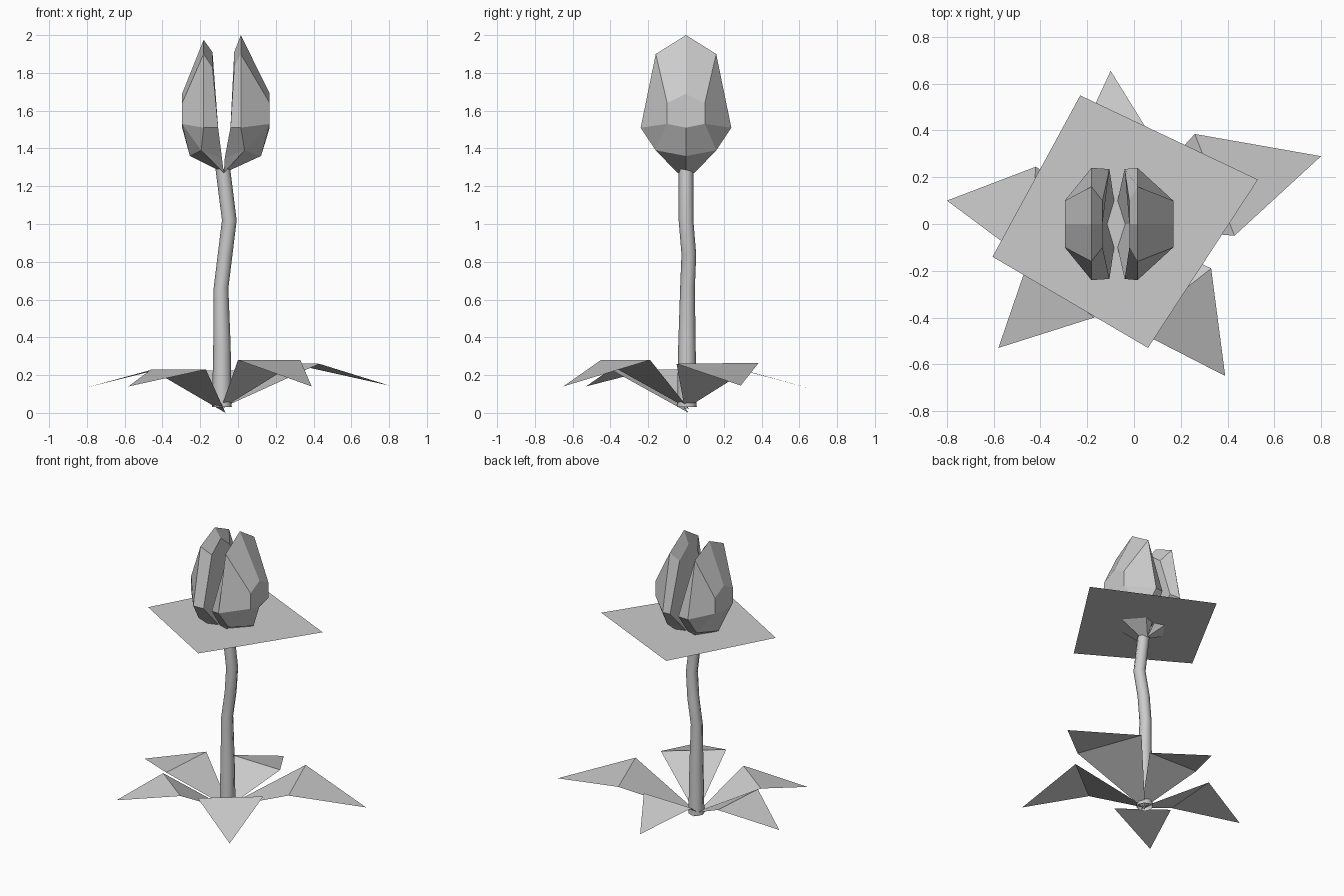
import bpy, bmesh, math

if "Cube" in bpy.data.objects:
    bpy.data.objects.remove(bpy.data.objects["Cube"])

grey = bpy.data.materials.new("plain_grey")
grey.diffuse_color = (0.6, 0.6, 0.6, 1)
grey.use_nodes = True
grey.node_tree.nodes["Principled BSDF"].inputs["Base Color"].default_value = grey.diffuse_color


def make(name, verts, faces, smooth=False, weld=False, solid=False):
    bm = bmesh.new()
    vs = [bm.verts.new(v) for v in verts]
    for f in faces:
        bm.faces.new([vs[i] for i in f])
    if weld:
        bmesh.ops.remove_doubles(bm, verts=bm.verts, dist=0.0005)
    if solid:
        bmesh.ops.recalc_face_normals(bm, faces=bm.faces)
    for f in bm.faces:
        f.smooth = smooth
    me = bpy.data.meshes.new(name)
    bm.to_mesh(me)
    bm.free()
    me.materials.append(grey)
    ob = bpy.data.objects.new(name, me)
    bpy.context.collection.objects.link(ob)
    return ob


# Stem: tapered tube along a crooked path (x, y, z, radius)
path = [(-0.085, 0.005, 0.03, 0.052), (-0.085, 0.005, 0.36, 0.046),
        (-0.09, 0.008, 0.66, 0.039), (-0.068, 0.015, 0.84, 0.039),
        (-0.046, 0.0, 1.02, 0.039), (-0.08, 0.0, 1.29, 0.039)]
N = 8
sv = [(x + r * math.cos(2 * math.pi * k / N), y + r * math.sin(2 * math.pi * k / N), z)
      for x, y, z, r in path for k in range(N)]
sf = [(i * N + k, i * N + (k + 1) % N, (i + 1) * N + (k + 1) % N, (i + 1) * N + k)
      for i in range(len(path) - 1) for k in range(N)]
make("stem", sv, sf, smooth=True)

# Leaves: folded sheets, base triangle plus drooping tip (side, side, tip)
leaves = [
    ((-0.42, 0.245, 0.23), (-0.45, -0.16, 0.23), (-0.80, 0.10, 0.135)),
    ((-0.46, -0.18, 0.23), (-0.17, -0.40, 0.23), (-0.58, -0.53, 0.14)),
    ((0.00, -0.45, 0.28), (0.33, -0.19, 0.28), (0.39, -0.65, 0.14)),
    ((0.43, -0.05, 0.26), (0.26, 0.385, 0.265), (0.80, 0.29, 0.145)),
    ((0.12, 0.30, 0.225), (-0.26, 0.31, 0.225), (-0.10, 0.655, 0.13)),
]
for n, (a, b, tip) in enumerate(leaves):
    dx, dy = tip[0] + 0.08, tip[1]
    d = math.hypot(dx, dy)
    base = (-0.08 - 0.02 * dx / d, -0.02 * dy / d, 0.02 if n != 1 else 0.0)
    make(f"leaf_{n + 1}", [base, a, b, tip], [(0, 1, 2), (1, 3, 2)])

# Flat sheet under the bloom
make("bloom_sheet", [(-0.23, 0.55, 1.35), (-0.605, -0.14, 1.35),
                     (0.06, -0.53, 1.35), (0.53, 0.19, 1.35)], [(0, 1, 2, 3)])


# Petals: one faceted half, mirrored in y
def petal(name, top, rim, belly, low, low_rim, in_top, in_mid, in_low, recess):
    half = [
        (rim, 0, top), (rim, 0.16, 1.90), (rim, 0.24, 1.51),              # 0-2 outer rim
        (low_rim, 0.16, 1.39), (-0.075, 0.045, 1.27), (-0.075, 0, 1.27),  # 3-5 base
        (belly, 0, 1.69), (belly, 0.10, 1.64),                            # 6-9 centre facet
        (belly, 0.10, 1.53), (belly, 0, 1.51), (low, 0, 1.36),            # 10 lower centre
        (in_top, 0, 1.91), (in_top, 0.10, 1.83), (in_mid, 0.235, 1.51),   # 11-13 inner rim
        (in_low, 0.10, 1.35), (recess, 0, 1.51),                          # 14-15 inside
        ((in_low + recess) / 2, 0, 1.35)]                                 # 16
    faces = [(0, 1, 7, 6), (1, 2, 8, 7), (6, 7, 8, 9), (9, 8, 3, 10), (8, 2, 3),
             (10, 3, 4, 5),
             (0, 1, 12, 11), (1, 2, 13, 12), (2, 3, 14, 13), (3, 4, 14),
             (11, 12, 13, 15), (15, 13, 14, 16), (16, 14, 4, 5)]
    n = len(half)
    verts = half + [(x, -y, z) for x, y, z in half]
    faces += [tuple(i + n for i in reversed(f)) for f in faces]
    make(name, verts, faces, weld=True, solid=True)


petal("petal_right", 2.0, 0.015, 0.168, 0.122, 0.035, -0.02, -0.04, -0.07, -0.005)
petal("petal_left", 1.975, -0.182, -0.296, -0.255, -0.195, -0.135, -0.105, -0.085, -0.145)
